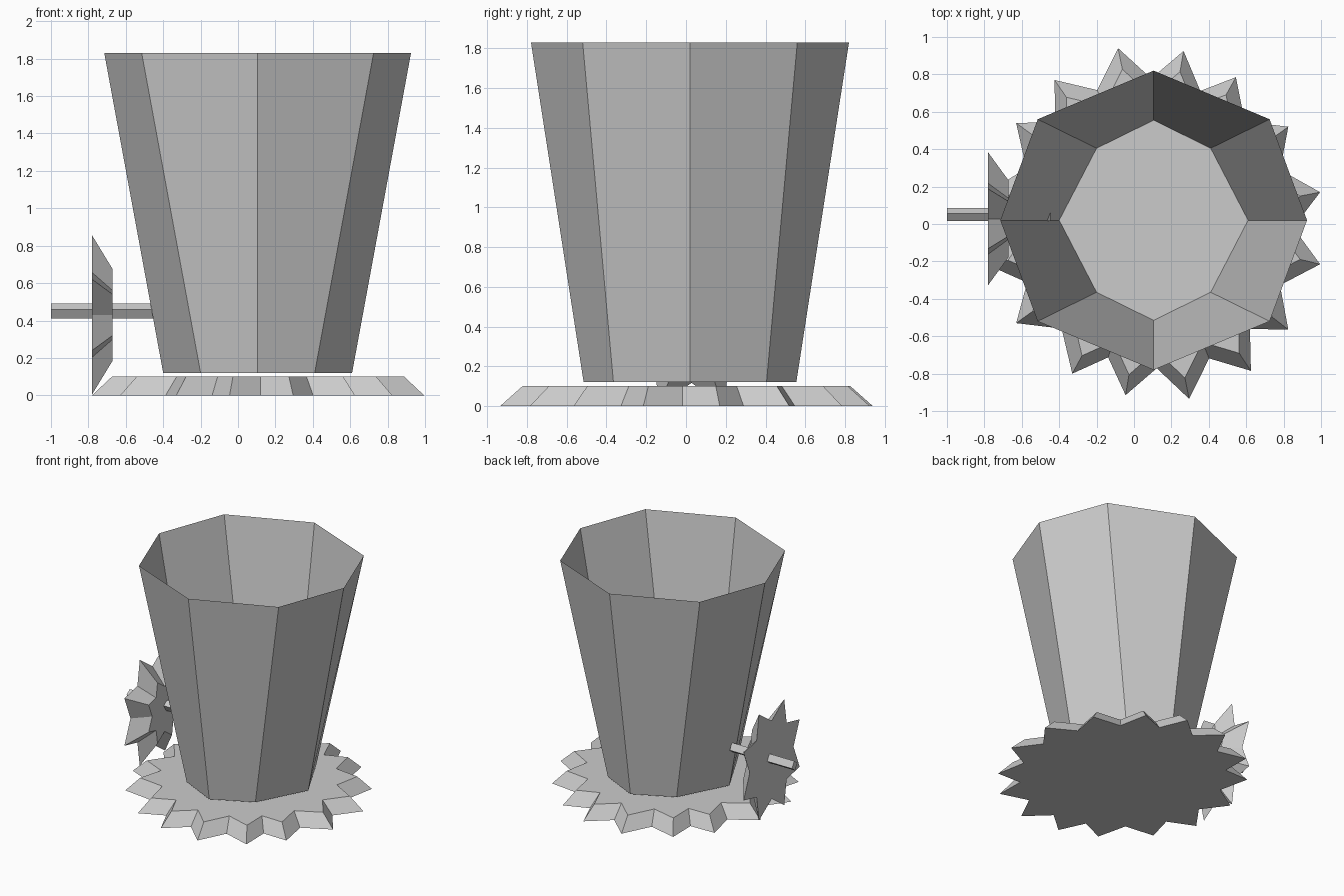
import bpy, bmesh
from mathutils import Vector

cube = bpy.data.objects.get("Cube")
if cube:
    bpy.data.objects.remove(cube, do_unlink=True)

grey = bpy.data.materials.new("plain grey")
grey.use_nodes = True
colour = (0.6, 0.6, 0.6, 1)
grey.diffuse_color = colour
grey.node_tree.nodes["Principled BSDF"].inputs["Base Color"].default_value = colour


def loft(name, start, end, cap_end=True):
    """Join two matching rings of points into a flat-faced solid."""
    bm = bmesh.new()
    a = [bm.verts.new(p) for p in start]
    b = [bm.verts.new(p) for p in end]
    count = len(a)
    for i in range(count):
        j = (i + 1) % count
        bm.faces.new((a[i], a[j], b[j], b[i]))
    bm.faces.new(a)
    if cap_end:
        bm.faces.new(b)
    bmesh.ops.recalc_face_normals(bm, faces=bm.faces)
    mesh = bpy.data.meshes.new(name)
    bm.to_mesh(mesh)
    bm.free()
    mesh.materials.append(grey)
    obj = bpy.data.objects.new(name, mesh)
    bpy.context.collection.objects.link(obj)
    return obj


def star(tips, valley):
    """Outline that alternates the tips with valleys halfway between them."""
    points = []
    for i, tip in enumerate(tips):
        a, b = Vector(tip), Vector(tips[(i + 1) % len(tips)])
        points += [a, (a + b).normalized() * valley * (a.length + b.length) / 2]
    return points


def octagon(side, diagonal_x, diagonal_y, front, z):
    """Stretched octagon around the cup axis."""
    x, y = diagonal_x, diagonal_y
    ring = [(side, 0), (x, y), (0, front), (-x, y),
            (-side, 0), (-x, -y), (0, -front), (x, -y)]
    return [(CUP_X + px, 0.02 + py, z) for px, py in ring]


CUP_X = 0.105

# Open thin-walled cup
loft("cup", octagon(0.505, 0.305, 0.385, 0.535, 0.12),
     octagon(0.82, 0.62, 0.54, 0.80, 1.83), cap_end=False)

# Flat gear under the cup, slightly uneven teeth
right_tips = [(0.19, -0.935), (0.52, -0.785), (0.72, -0.565), (0.89, -0.215),
              (0.89, 0.17), (0.72, 0.52), (0.44, 0.785), (0.16, 0.925)]
left_tips = [(-0.19, 0.94), (-0.53, 0.77), (-0.735, 0.54), (-0.885, 0.17),
             (-0.885, -0.22), (-0.735, -0.53), (-0.435, -0.8), (-0.15, -0.915)]
outline = star(right_tips + left_tips, 0.82)
loft("base_gear", [(CUP_X + p.x, p.y, 0) for p in outline],
     [(CUP_X + p.x * 0.88, p.y * 0.88, 0.1) for p in outline])

# Upright gear beside the cup, tapering towards it
quarter = [(0.355, 0.19), (0.16, 0.425)]
half = quarter + [(-y, z) for y, z in reversed(quarter)]
outline = star(half + [(-y, -z) for y, z in half], 0.69)


def upright(x, scale):
    return [(x, 0.028 + p.x * scale, 0.43 + p.y * scale) for p in outline]


loft("side_gear", upright(-0.78, 1), upright(-0.67, 0.575))

# Square axle through the upright gear
section = [(0.015, 0.46), (0.045, 0.41), (0.085, 0.44), (0.055, 0.49)]
loft("axle", [(-1, y, z) for y, z in section], [(-0.447, y, z) for y, z in section])
